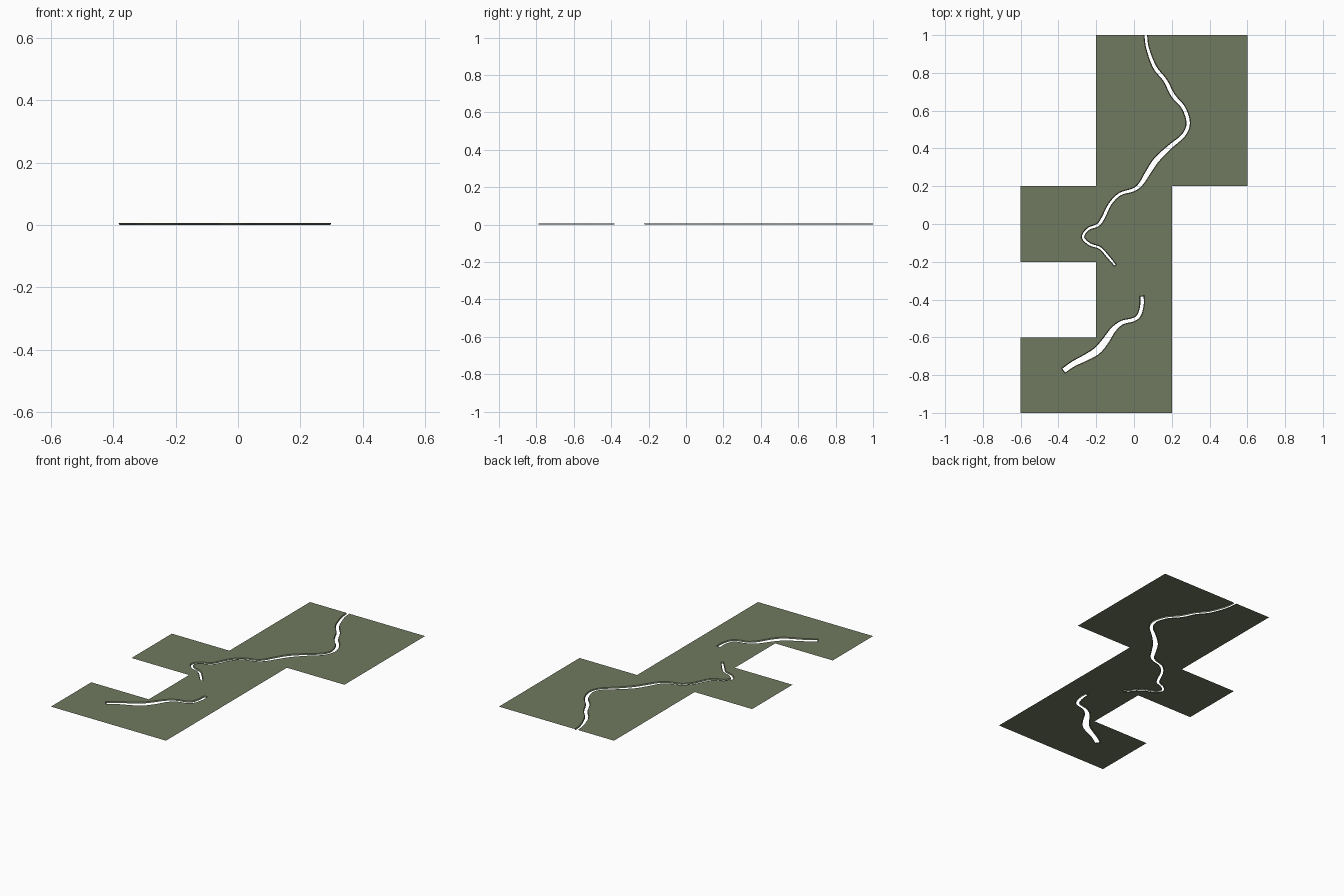
import bpy, bmesh
from mathutils import Vector
from mathutils.geometry import tessellate_polygon

if "Cube" in bpy.data.objects:
    bpy.data.objects.remove(bpy.data.objects["Cube"])

TOP = 0.007      # height of the ground sheet above the river bed
SLOPE = 0.004    # how far the banks lean into the river

green = bpy.data.materials.new("moss green")
green.diffuse_color = (0.163, 0.192, 0.115, 1)
green.use_nodes = True
green.node_tree.nodes["Principled BSDF"].inputs["Base Color"].default_value = green.diffuse_color

# river centre lines: x, y, width
long_river = [(.062, 1, .022), (.072, .93, .022), (.11, .83, .026), (.165, .76, .026),
              (.207, .68, .028), (.262, .615, .026), (.287, .535, .026), (.262, .47, .026),
              (.19, .408, .03), (.12, .34, .036), (.073, .27, .034), (.035, .21, .028),
              (-.005, .18, .024), (-.075, .158, .022), (-.127, .105, .022), (-.162, .035, .024),
              (-.19, -.005, .022), (-.243, -.027, .02), (-.27, -.07, .02), (-.235, -.107, .02),
              (-.18, -.127, .019), (-.14, -.17, .02), (-.098, -.22, .017)]
short_river = [(.042, -.38, .026), (.042, -.43, .026), (.026, -.485, .026), (-.008, -.508, .026),
               (-.063, -.522, .028), (-.11, -.56, .036), (-.155, -.625, .044), (-.2, -.675, .046),
               (-.27, -.715, .04), (-.32, -.74, .036), (-.375, -.778, .034)]
# outline of the joined tiles, clockwise from the north-east corner
tiles = [(.6, 1), (.6, .2), (.2, .2), (.2, -1), (-.6, -1), (-.6, -.6), (-.2, -.6),
         (-.2, -.2), (-.6, -.2), (-.6, .2), (-.2, .2), (-.2, 1)]


def smooth(points, steps=4):
    """Catmull-Rom curve through the points."""
    p = [Vector(q) for q in points]
    p = [2 * p[0] - p[1]] + p + [2 * p[-1] - p[-2]]
    out = []
    for a, b, c, d in zip(p, p[1:], p[2:], p[3:]):
        for i in range(steps):
            t = i / steps
            out.append(0.5 * (2 * b + (c - a) * t + (2 * a - 5 * b + 4 * c - d) * t * t
                              + (3 * b - a - 3 * c + d) * t ** 3))
    return out + [p[-2]]


def shore(points, inset, z, open_start):
    """Down the west side of a river, round its end and back up the east side."""
    line = smooth(points)
    west, east = [], []
    for i, p in enumerate(line):
        t = (line[min(i + 1, len(line) - 1)] - line[max(i - 1, 0)]).xy.normalized()
        side = Vector((t.y, -t.x)) * (p.z / 2 - inset)
        c = p.xy
        if i == len(line) - 1:
            c = c - t * inset
        elif i == 0 and not open_start:
            c = c + t * inset
        for bank, q in ((west, c + side), (east, c - side)):
            y = 1.0 if i == 0 and open_start else q.y
            bank.append(Vector((q.x, y, z)))
    return west + east[::-1]


def add_object(name, verts, faces):
    mesh = bpy.data.meshes.new(name)
    mesh.from_pydata(verts, [], faces)
    bm = bmesh.new()
    bm.from_mesh(mesh)
    bm.normal_update()
    bmesh.ops.reverse_faces(bm, faces=[f for f in bm.faces if f.normal.z < 0])
    bm.to_mesh(mesh)
    bm.free()
    mesh.materials.append(green)
    obj = bpy.data.objects.new(name, mesh)
    bpy.context.collection.objects.link(obj)


# ground sheet: the long river notches the outline, the short one is a hole
outer = shore(long_river, 0, TOP, True) + [Vector((x, y, TOP)) for x, y in tiles]
hole = shore(short_river, 0, TOP, False)
add_object("ground", outer + hole, tessellate_polygon([outer, hole]))

# sloping banks down to the river bed
for name, river, is_open in (("long_river_bank", long_river, True),
                             ("short_river_bank", short_river, False)):
    top = shore(river, 0, TOP, is_open)
    bed = shore(river, SLOPE, 0, is_open)
    n = len(top)
    faces = [(i, (i + 1) % n, n + (i + 1) % n, n + i) for i in range(n - is_open)]
    add_object(name, top + bed, faces)
